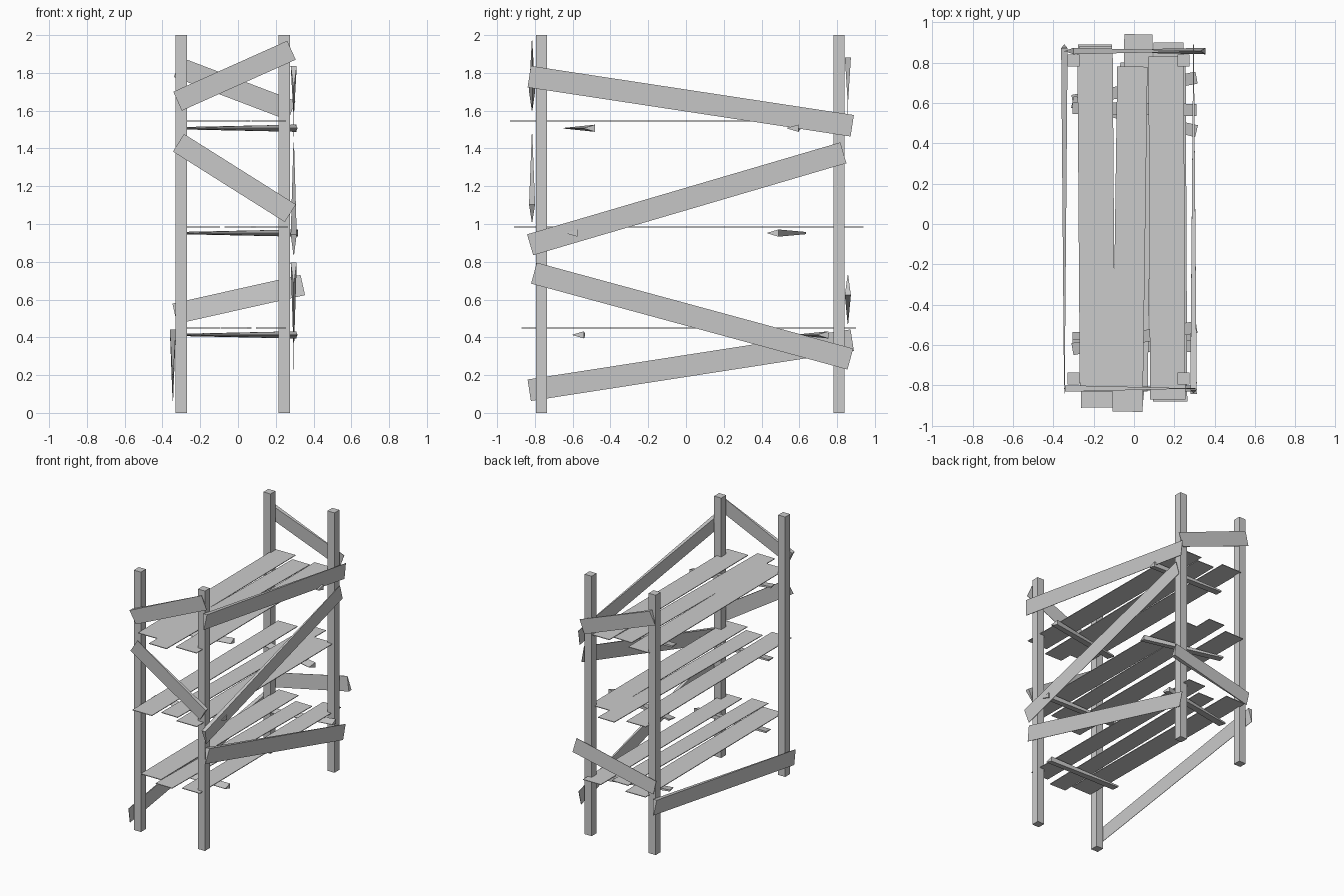
import bpy
import bmesh
from mathutils import Vector

if "Cube" in bpy.data.objects:
    bpy.data.objects.remove(bpy.data.objects["Cube"], do_unlink=True)

grey = bpy.data.materials.new("pale_grey")
grey.use_nodes = True
grey.diffuse_color = (0.6, 0.6, 0.6, 1)
grey.node_tree.nodes["Principled BSDF"].inputs["Base Color"].default_value = (0.6, 0.6, 0.6, 1)

THIN, THICK = 0.003, 0.032
FACES = [(0, 1, 3, 2), (4, 6, 7, 5), (0, 4, 5, 1), (2, 3, 7, 6), (0, 2, 6, 4), (1, 5, 7, 3)]


def plank(name, start, end, normal, width, depths):
    """Board from start to end; depths = thickness at start low, start high, end low, end high."""
    start, end, normal = Vector(start), Vector(end), Vector(normal)
    across = normal.cross(end - start).normalized()
    if across.z < -0.01 or (abs(across.z) <= 0.01 and across.x + across.y < 0):
        across = -across
    bm = bmesh.new()
    corners = [(p, s) for p in (start, end) for s in (-0.5, 0.5)]
    verts = []
    for (point, side), depth in zip(corners, depths):
        for half in (-0.5, 0.5):
            verts.append(bm.verts.new(point + across * side * width + normal * half * depth))
    for face in FACES:
        bm.faces.new([verts[i] for i in face])
    bmesh.ops.recalc_face_normals(bm, faces=bm.faces)
    mesh = bpy.data.meshes.new(name)
    bm.to_mesh(mesh)
    bm.free()
    mesh.materials.append(grey)
    obj = bpy.data.objects.new(name, mesh)
    bpy.context.collection.objects.link(obj)
    return obj


def taper(corner):
    """Thin everywhere except one thick corner."""
    return [THICK if i == corner else THIN for i in range(4)]


# Four upright posts
for x, side in ((-0.3, "right"), (0.245, "left")):
    for y, face in ((-0.765, "front"), (0.81, "back")):
        plank(f"{face}_{side}_post", (x, y, 0), (x, y, 2), (0, 1, 0), 0.06, [0.06] * 4)

# Long side braces: x, start (y, z), end (y, z), thick corner
side_braces = {
    "upper_side_brace": (0.295, (-0.83, 1.78), (0.88, 1.52), 1),
    "middle_side_brace": (0.295, (-0.825, 0.89), (0.833, 1.377), 1),
    "lower_side_brace": (0.295, (-0.805, 0.74), (0.87, 0.285), 1),
    "far_side_brace": (-0.345, (-0.83, 0.12), (0.88, 0.385), 3),
}
for name, (x, a, b, corner) in side_braces.items():
    plank(name, (x, *a), (x, *b), (1, 0, 0), 0.115, taper(corner))

# Short braces across the front and back: y, start (x, z), end (x, z), thick corner
end_braces = {
    "front_upper_brace": (-0.815, (-0.32, 1.65), (0.283, 1.92), 1),
    "front_lower_brace": (-0.815, (-0.315, 1.43), (0.277, 1.057), 3),
    "back_upper_brace": (0.857, (-0.32, 1.83), (0.285, 1.6), 1),
    "back_lower_brace": (0.857, (-0.335, 0.525), (0.343, 0.677), 2),
}
for name, (y, a, b, corner) in end_braces.items():
    plank(name, (a[0], y, a[1]), (b[0], y, b[1]), (0, 1, 0), 0.11, taper(corner))

# Shelf boards: centre x, width, front y, back y
shelves = {
    "top": (1.545, [(-0.187, 0.175, -0.83, 0.85), (-0.02, 0.15, -0.93, 0.78), (0.163, 0.175, -0.87, 0.83)]),
    "middle": (0.985, [(-0.185, 0.165, -0.91, 0.88), (0.01, 0.14, -0.83, 0.94), (0.175, 0.17, -0.88, 0.8)]),
    "bottom": (0.45, [(-0.187, 0.17, -0.8, 0.89), (-0.01, 0.14, -0.87, 0.8), (0.175, 0.15, -0.83, 0.9)]),
}
for level, (z, boards) in shelves.items():
    for i, (x, width, y0, y1) in enumerate(boards):
        skew = (0.006, -0.012, 0.004)[i]
        plank(f"{level}_shelf_board_{i + 1}", (x + skew, y0, z), (x - skew, y1, z),
              (0, 0, 1), width, [0.005] * 4)

# Tapered supports under the shelves: z, right end y, left end y
supports = [(1.507, -0.62, -0.51), (1.507, 0.575, 0.565), (0.952, -0.6, -0.605),
            (0.952, 0.605, 0.46), (0.413, -0.565, -0.57), (0.413, 0.61, 0.725)]
for i, (z, y0, y1) in enumerate(supports):
    plank(f"shelf_support_{i + 1}", (-0.305, y0, z), (0.31, y1, z), (0, 0, 1), 0.06,
          [THIN, 0.012, THIN, 0.038])
